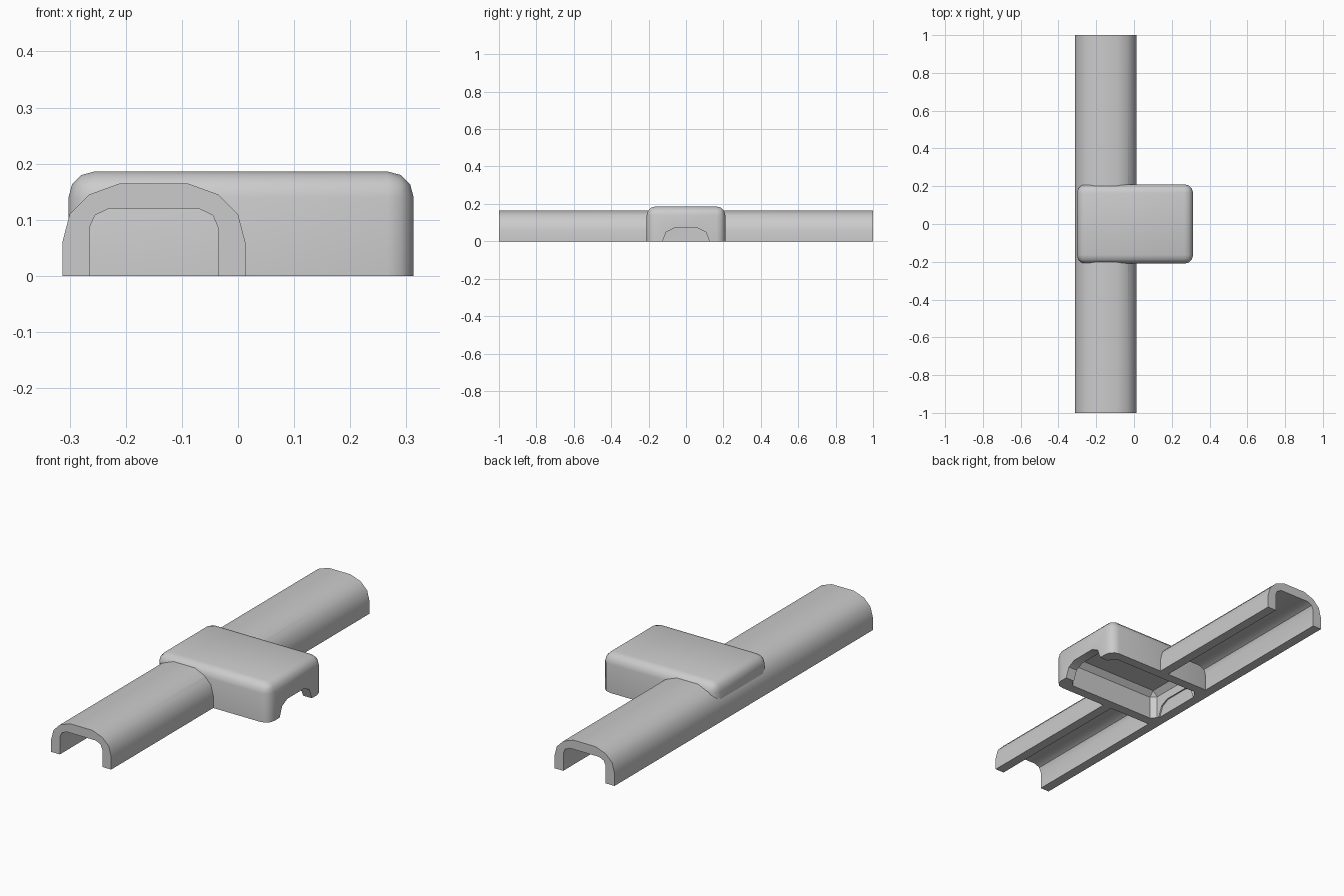
import bpy, bmesh

cube = bpy.data.objects.get("Cube")
if cube:
    bpy.data.objects.remove(cube, do_unlink=True)

grey = bpy.data.materials.new("plain grey")
grey.use_nodes = True
colour = (0.6, 0.6, 0.6, 1)
grey.diffuse_color = colour
grey.node_tree.nodes["Principled BSDF"].inputs["Base Color"].default_value = colour


def to_object(name, bm):
    bmesh.ops.recalc_face_normals(bm, faces=bm.faces)
    mesh = bpy.data.meshes.new(name)
    bm.to_mesh(mesh)
    bm.free()
    obj = bpy.data.objects.new(name, mesh)
    bpy.context.collection.objects.link(obj)
    mesh.materials.append(grey)
    return obj


def extrude(name, points, vector):
    """Solid prism from a closed 3D outline."""
    bm = bmesh.new()
    face = bm.faces.new([bm.verts.new(p) for p in points])
    new = bmesh.ops.extrude_face_region(bm, geom=[face])["geom"]
    verts = [v for v in new if isinstance(v, bmesh.types.BMVert)]
    bmesh.ops.translate(bm, verts=verts, vec=vector)
    return to_object(name, bm)


def block(name, low, high, radius, segments):
    """Box with every edge rounded except those around the bottom."""
    bm = bmesh.new()
    bmesh.ops.create_cube(bm, size=1)
    for v in bm.verts:
        v.co = [high[i] if v.co[i] > 0 else low[i] for i in range(3)]
    edges = [e for e in bm.edges if max(v.co.z for v in e.verts) > low[2]]
    bmesh.ops.bevel(bm, geom=edges, offset=radius, segments=segments,
                    profile=0.5, affect='EDGES')
    return to_object(name, bm)


def cut(obj, cutter):
    """Subtract the cutter and discard it."""
    mod = obj.modifiers.new("cut", 'BOOLEAN')
    mod.operation = 'DIFFERENCE'
    mod.solver = 'EXACT'
    mod.object = cutter
    bpy.ops.object.select_all(action='DESELECT')
    bpy.context.view_layer.objects.active = obj
    obj.select_set(True)
    bpy.ops.object.modifier_apply(modifier=mod.name)
    bpy.data.objects.remove(cutter, do_unlink=True)


def mirrored(half):
    return half + [(-a, z) for a, z in reversed(half)]


# Long cable channel: rounded outer arch joined to its inner arch
centre = -0.15
outer = mirrored([(-0.163, 0), (-0.163, 0.06), (-0.15, 0.11),
                  (-0.115, 0.145), (-0.06, 0.165)])
inner = mirrored([(-0.115, 0), (-0.115, 0.085), (-0.105, 0.108), (-0.08, 0.12)])
profile = outer + inner[::-1]
channel = extrude("cable_channel", [(centre + x, -1, z) for x, z in profile], (0, 2, 0))
cut(channel, block("channel_cutter", (-0.265, -0.18, -0.05), (0.2, 0.18, 0.14), 0.01, 1))

# Junction box: rounded shell, hollow and open underneath
box = block("junction_box", (-0.302, -0.21, 0), (0.313, 0.21, 0.186), 0.046, 3)
cut(box, block("cavity_cutter", (-0.258, -0.162, -0.05), (0.265, 0.162, 0.138), 0.025, 1))

# Arched cable outlet through both ends of the box
arch = mirrored([(-0.125, -0.05), (-0.125, 0), (-0.105, 0.05), (-0.065, 0.07)])
cut(box, extrude("arch_cutter", [(-0.5, y, z) for y, z in arch], (1, 0, 0)))

# Smooth shading with crisp edges
for obj in (channel, box):
    bpy.ops.object.select_all(action='DESELECT')
    bpy.context.view_layer.objects.active = obj
    obj.select_set(True)
    bpy.ops.object.shade_smooth_by_angle(angle=0.6)
